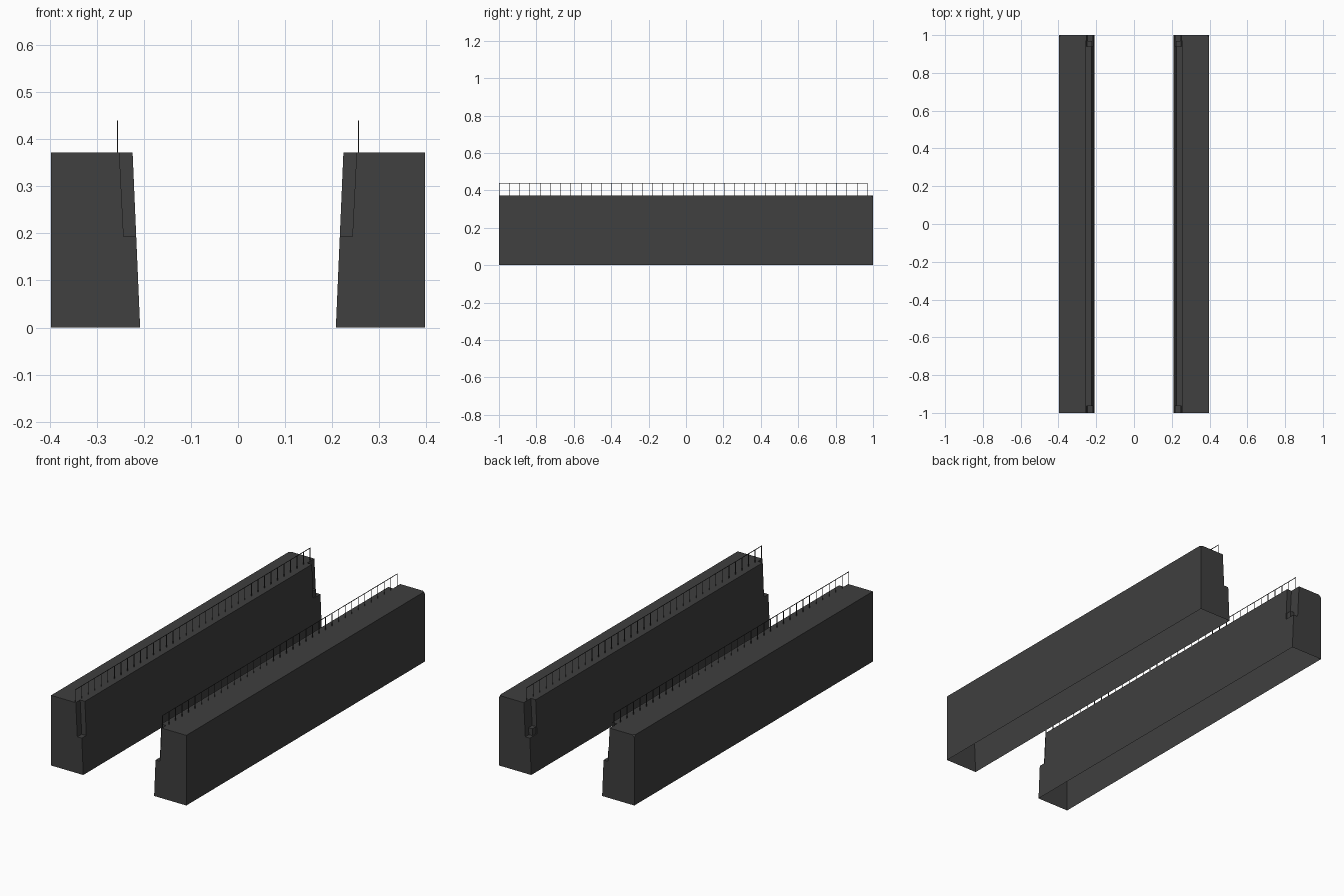
import bpy, bmesh
from mathutils import Matrix, Vector

if "Cube" in bpy.data.objects:
    bpy.data.objects.remove(bpy.data.objects["Cube"])


def material(name, rgb):
    m = bpy.data.materials.new(name)
    m.diffuse_color = (*rgb, 1)
    m.use_nodes = True
    m.node_tree.nodes["Principled BSDF"].inputs["Base Color"].default_value = m.diffuse_color
    return m


STONE = material("dark_stone", (0.050, 0.050, 0.050))
IRON = material("dark_iron", (0.045, 0.045, 0.045))


def finish(bm, name, mat):
    """Turn a bmesh into an object mirrored to the other bank."""
    me = bpy.data.meshes.new(name)
    bm.to_mesh(me)
    bm.free()
    ob = bpy.data.objects.new(name, me)
    bpy.context.collection.objects.link(ob)
    me.materials.append(mat)
    mod = ob.modifiers.new("other_bank", 'MIRROR')
    mod.use_mirror_merge = False
    return ob


def add_box(bm, lo, hi):
    lo, hi = Vector(lo), Vector(hi)
    bmesh.ops.create_cube(bm, size=1, matrix=Matrix.Translation((lo + hi) / 2)
                          @ Matrix.Diagonal((*(hi - lo), 1)))


# Quay wall: sloped inner face, with a ladder notch open at each end
H, LEDGE = 0.372, 0.193
full = [(0.397, 0), (0.397, H), (0.224, H), (0.2163, LEDGE), (0.2163, LEDGE), (0.208, 0)]
notched = [(0.397, 0), (0.397, H), (0.252, H), (0.243, LEDGE), (0.2163, LEDGE), (0.208, 0)]
stations = [(-1, notched), (-0.963, notched), (-0.963, full),
            (0.94, full), (0.94, notched), (1, notched)]

bm = bmesh.new()
rings = [[bm.verts.new((x, y, z)) for x, z in prof] for y, prof in stations]
for a, b in zip(rings, rings[1:]):
    for i in range(6):
        j = (i + 1) % 6
        bm.faces.new((a[i], a[j], b[j], b[i]))
bm.faces.new(rings[0])
bm.faces.new(rings[-1])
bmesh.ops.remove_doubles(bm, verts=bm.verts[:], dist=1e-5)
bmesh.ops.delete(bm, geom=[f for f in bm.faces if f.calc_area() < 1e-7], context='FACES')
bmesh.ops.recalc_face_normals(bm, faces=bm.faces[:])
# the underside is open
bmesh.ops.delete(bm, geom=[f for f in bm.faces if all(v.co.z < 1e-4 for v in f.verts)],
                 context='FACES')
# clipped outer top corner at the back
corner = [v for v in bm.verts if (v.co - Vector((0.397, 1, H))).length < 1e-3]
bmesh.ops.bevel(bm, geom=corner, offset=0.012, segments=1, affect='VERTICES')
finish(bm, "quay_wall", STONE)

# Raised step standing on the back ledge
bm = bmesh.new()
add_box(bm, (0.222, 0.94, LEDGE), (0.246, 0.97, 0.23))
finish(bm, "ledge_step", STONE)

# Railing: thin handrail on evenly spaced posts
X, T, TOP = 0.256, 0.00125, 0.44
Y0, Y1, N = -0.9985, 0.97, 36
bm = bmesh.new()
add_box(bm, (X - T, Y0 - T, TOP - 2 * T), (X + T, Y1 + T, TOP))
finish(bm, "handrail", IRON)

bm = bmesh.new()
for k in range(N + 1):
    y = Y0 + (Y1 - Y0) * k / N
    add_box(bm, (X - T, y - T, H - 0.002), (X + T, y + T, TOP - 2 * T))
finish(bm, "railing_posts", IRON)
